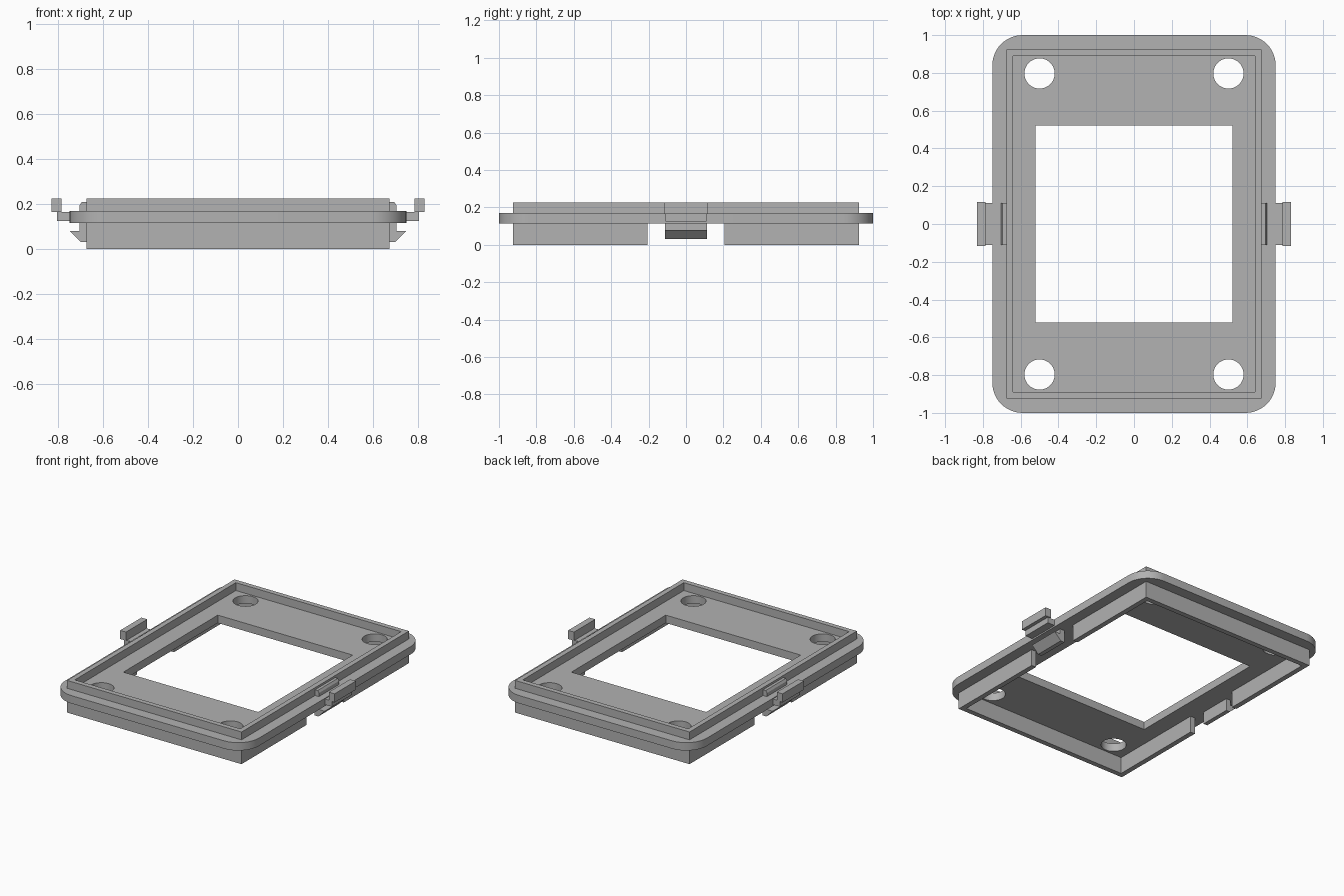
import bpy, bmesh, math

if "Cube" in bpy.data.objects:
    bpy.data.objects.remove(bpy.data.objects["Cube"])

grey = bpy.data.materials.new("light grey plastic")
grey.diffuse_color = (0.445, 0.445, 0.445, 1)
grey.use_nodes = True
grey.node_tree.nodes["Principled BSDF"].inputs["Base Color"].default_value = grey.diffuse_color


def rect(x, y, r=0.0, seg=12):
    """Rectangle outline of half sizes x, y with optional rounded corners."""
    if r == 0:
        return [(x, y), (-x, y), (-x, -y), (x, -y)]
    pts = []
    for i, (sx, sy) in enumerate([(1, 1), (-1, 1), (-1, -1), (1, -1)]):
        for k in range(seg + 1):
            a = math.pi / 2 * (i + k / seg)
            pts.append((sx * (x - r) + r * math.cos(a), sy * (y - r) + r * math.sin(a)))
    return pts


def circle(cx, cy, r, n=40):
    return [(cx + r * math.cos(2 * math.pi * k / n), cy + r * math.sin(2 * math.pi * k / n))
            for k in range(n)]


def add_mesh(name, bm):
    bmesh.ops.remove_doubles(bm, verts=bm.verts, dist=0.0001)
    bmesh.ops.recalc_face_normals(bm, faces=bm.faces)
    me = bpy.data.meshes.new(name)
    bm.to_mesh(me)
    bm.free()
    me.materials.clear()
    me.materials.append(grey)
    ob = bpy.data.objects.new(name, me)
    bpy.context.collection.objects.link(ob)
    return ob


def prism(name, outlines, z0, z1):
    """Extruded flat shape; outlines after the first are holes."""
    cu = bpy.data.curves.new(name + "_outline", 'CURVE')
    cu.dimensions, cu.fill_mode = '2D', 'BOTH'
    cu.extrude = (z1 - z0) / 2
    for pts in outlines:
        sp = cu.splines.new('POLY')
        sp.points.add(len(pts) - 1)
        for p, (x, y) in zip(sp.points, pts):
            p.co = (x, y, 0, 1)
        sp.use_cyclic_u = True
    tmp = bpy.data.objects.new(name + "_outline", cu)
    bpy.context.collection.objects.link(tmp)
    bpy.context.view_layer.update()
    me = bpy.data.meshes.new_from_object(tmp.evaluated_get(bpy.context.evaluated_depsgraph_get()))
    bm = bmesh.new()
    bm.from_mesh(me)
    bmesh.ops.translate(bm, verts=bm.verts, vec=(0, 0, (z0 + z1) / 2))
    bpy.data.objects.remove(tmp)
    return add_mesh(name, bm)


def side_profile(name, pts, half_width, side):
    """Profile in x and z extruded along y, on the left or right side."""
    bm = bmesh.new()
    f = bm.faces.new([bm.verts.new((side * x, -half_width, z)) for x, z in pts])
    ext = bmesh.ops.extrude_face_region(bm, geom=[f])
    verts = [g for g in ext['geom'] if isinstance(g, bmesh.types.BMVert)]
    bmesh.ops.translate(bm, verts=verts, vec=(0, 2 * half_width, 0))
    return add_mesh(name, bm)


def combine(ob, other, op):
    mod = ob.modifiers.new(op.lower(), 'BOOLEAN')
    mod.operation, mod.object, mod.solver = op, other, 'EXACT'
    bpy.context.view_layer.objects.active = ob
    bpy.ops.object.modifier_apply(modifier=mod.name)
    bpy.data.objects.remove(other)


# Rounded plate with window and four screw holes
holes = [circle(sx * 0.5, sy * 0.797, 0.08) for sx in (-1, 1) for sy in (-1, 1)]
frame = prism("frame", [rect(0.75, 1.0, 0.16), rect(0.522, 0.522)] + holes, 0.115, 0.17)

# Thin square wall through the plate, notched below for the clips
wall = prism("wall", [rect(0.675, 0.925), rect(0.64, 0.89)], 0.0, 0.225)
combine(wall, prism("notch", [rect(0.9, 0.205)], -0.1, 0.115), 'DIFFERENCE')
combine(frame, wall, 'UNION')

# Smooth corners and holes, sharp edges
bpy.ops.object.select_all(action='DESELECT')
frame.select_set(True)
bpy.context.view_layer.objects.active = frame
bpy.ops.object.shade_smooth_by_angle(angle=math.radians(30))

# Snap clips, ribs and release levers on both sides
for side, label in ((-1, "left"), (1, "right")):
    side_profile(label + "_snap_clip",
                 [(0.67, 0.115), (0.67, 0.03), (0.70, 0.03), (0.75, 0.08),
                  (0.705, 0.08), (0.705, 0.115)], 0.112, side)
    side_profile(label + "_clip_rib",
                 [(0.675, 0.17), (0.705, 0.17), (0.705, 0.195), (0.695, 0.21),
                  (0.675, 0.21)], 0.112, side)
    side_profile(label + "_lever_arm",
                 [(0.75, 0.125), (0.805, 0.125), (0.805, 0.165), (0.75, 0.165)], 0.11, side)
    side_profile(label + "_lever_handle",
                 [(0.785, 0.165), (0.83, 0.165), (0.83, 0.225), (0.785, 0.225)], 0.117, side)
